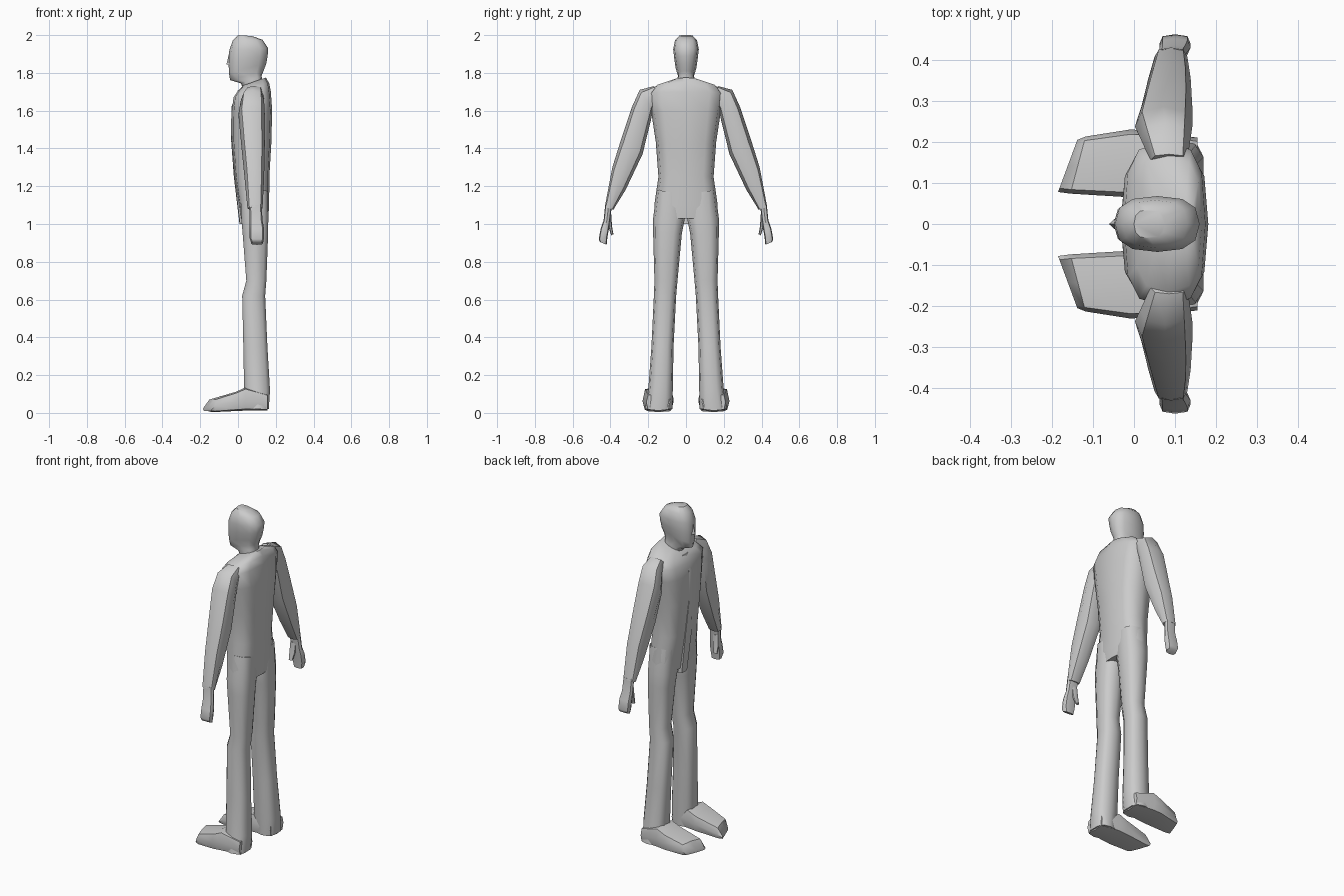
import bpy, bmesh, math
from mathutils import Vector


def ring(a, b, v, n=10, p=2.6):
    """Rounded section whose width runs from a to b and whose half depth is v."""
    a, b, v = Vector(a), Vector(b), Vector(v)
    c, u = (a + b) / 2, (b - a) / 2
    pts = []
    for i in range(n):
        t = 2 * math.pi * i / n
        f = lambda k: math.copysign(abs(k) ** (2 / p), k)
        pts.append(c + u * f(math.cos(t)) + v * f(math.sin(t)))
    return pts


def loft(name, rings, mirror=False, angle=50):
    bm = bmesh.new()
    loops = [[bm.verts.new(q) for q in r] for r in rings]
    n = len(loops[0])
    for lo, hi in zip(loops, loops[1:]):
        for i in range(n):
            j = (i + 1) % n
            bm.faces.new((lo[i], lo[j], hi[j], hi[i]))
    bm.faces.new(loops[0])
    bm.faces.new(loops[-1])
    bmesh.ops.recalc_face_normals(bm, faces=bm.faces)
    me = bpy.data.meshes.new(name)
    bm.to_mesh(me)
    bm.free()
    ob = bpy.data.objects.new(name, me)
    bpy.context.collection.objects.link(ob)
    bpy.ops.object.select_all(action='DESELECT')
    ob.select_set(True)
    bpy.context.view_layer.objects.active = ob
    bpy.ops.object.shade_smooth_by_angle(angle=math.radians(angle))
    if mirror:
        m = ob.modifiers.new("Mirror", 'MIRROR')
        m.use_axis = (False, True, False)
        m.use_mirror_merge = False
    return ob


def limb(name, rows, mirror=False, **kw):
    """Rows: inner y, inner z, outer y, outer z, front x, back x."""
    rs = []
    for yi, zi, yo, zo, xf, xb in rows:
        xm = (xf + xb) / 2
        rs.append(ring((xm, yi, zi), (xm, yo, zo), ((xb - xf) / 2, 0, 0), **kw))
    return loft(name, rs, mirror)


def trunk(name, rows, **kw):
    """Rows: half width, front x, front z, back x, back z (centred on y = 0)."""
    rs = []
    for w, xf, zf, xb, zb in rows:
        c = Vector(((xf + xb) / 2, 0, (zf + zb) / 2))
        v = Vector(((xb - xf) / 2, 0, (zb - zf) / 2))
        rs.append(ring(c - Vector((0, w, 0)), c + Vector((0, w, 0)), v, **kw))
    return loft(name, rs)


# Jacket body
trunk("jacket", [
    (.165, .015, 1.03, .160, 1.03), (.168, .005, 1.10, .165, 1.10),
    (.146, -.018, 1.25, .166, 1.25), (.160, -.033, 1.45, .176, 1.42),
    (.185, -.032, 1.60, .181, 1.60), (.200, -.024, 1.67, .174, 1.70),
    (.165, .000, 1.705, .165, 1.745), (.065, .03, 1.735, .148, 1.775)],
    n=12, p=3)

# Front closing strip that hangs to the crotch
trunk("jacket_front_strip", [
    (.03, .008, 1.0, .04, 1.0), (.035, -.022, 1.25, .02, 1.25),
    (.02, -.037, 1.45, .01, 1.45), (.018, -.035, 1.62, .01, 1.62),
    (.03, .0, 1.71, .05, 1.71)], n=8, p=4)

# Head with neck
trunk("head", [
    (.045, .035, 1.70, .13, 1.74), (.045, .015, 1.745, .125, 1.785),
    (.043, -.042, 1.762, .135, 1.81), (.055, -.048, 1.80, .150, 1.85),
    (.062, -.050, 1.86, .157, 1.89), (.068, -.046, 1.92, .160, 1.93),
    (.058, -.028, 1.97, .130, 1.975), (.035, 0, 2.0, .075, 1.995)],
    n=12, p=2.6)
trunk("nose", [(.014, -.061, 1.845, -.03, 1.84), (.005, -.046, 1.91, -.03, 1.91)],
      n=4, p=2)

# Trouser legs
limb("trouser_leg", [
    (.02, 1.16, .155, 1.18, .01, .162), (.006, 1.03, .174, 1.03, .015, .163),
    (.022, .95, .174, .95, .022, .162), (.045, .70, .167, .70, .042, .152),
    (.052, .62, .170, .62, .020, .146), (.066, .35, .183, .35, .026, .158),
    (.070, .12, .200, .12, .030, .172), (.072, .02, .218, .02, .045, .165)],
    mirror=True, p=2.8)

# Shoes, lofted from heel to toe
shoe = [(.155, .085, .155, .21, .012, .10), (.04, .066, .04, .228, .012, .135),
        (-.01, .065, -.01, .23, .010, .112), (-.155, .074, -.118, .213, .004, .075),
        (-.185, .078, -.138, .205, .010, .030)]
loft("shoe", [ring((xi, yi, (b + t) / 2), (xo, yo, (b + t) / 2),
                   (0, 0, (t - b) / 2), n=8, p=4.5)
              for xi, yi, xo, yo, b, t in shoe], True, 45)

# Sleeves
limb("sleeve", [
    (.14, 1.69, .17, 1.73, .04, .13), (.175, 1.60, .245, 1.71, .015, .138),
    (.188, 1.54, .286, 1.62, .002, .142), (.230, 1.37, .343, 1.45, .018, .142),
    (.320, 1.18, .390, 1.30, .035, .138), (.385, 1.075, .430, 1.09, .05, .13)],
    mirror=True, n=8, p=2.4)

# Hands and thumbs
limb("hand", [
    (.392, 1.10, .428, 1.10, .06, .125), (.402, 1.02, .436, 1.02, .062, .130),
    (.408, .975, .452, .975, .062, .138), (.416, .93, .462, .92, .062, .138),
    (.420, .89, .456, .905, .07, .132)], mirror=True, n=8, p=3)
limb("thumb", [
    (.395, 1.05, .420, 1.05, .065, .105), (.392, .99, .412, .99, .062, .10),
    (.384, .945, .396, .94, .065, .09)], mirror=True, n=6, p=2)
